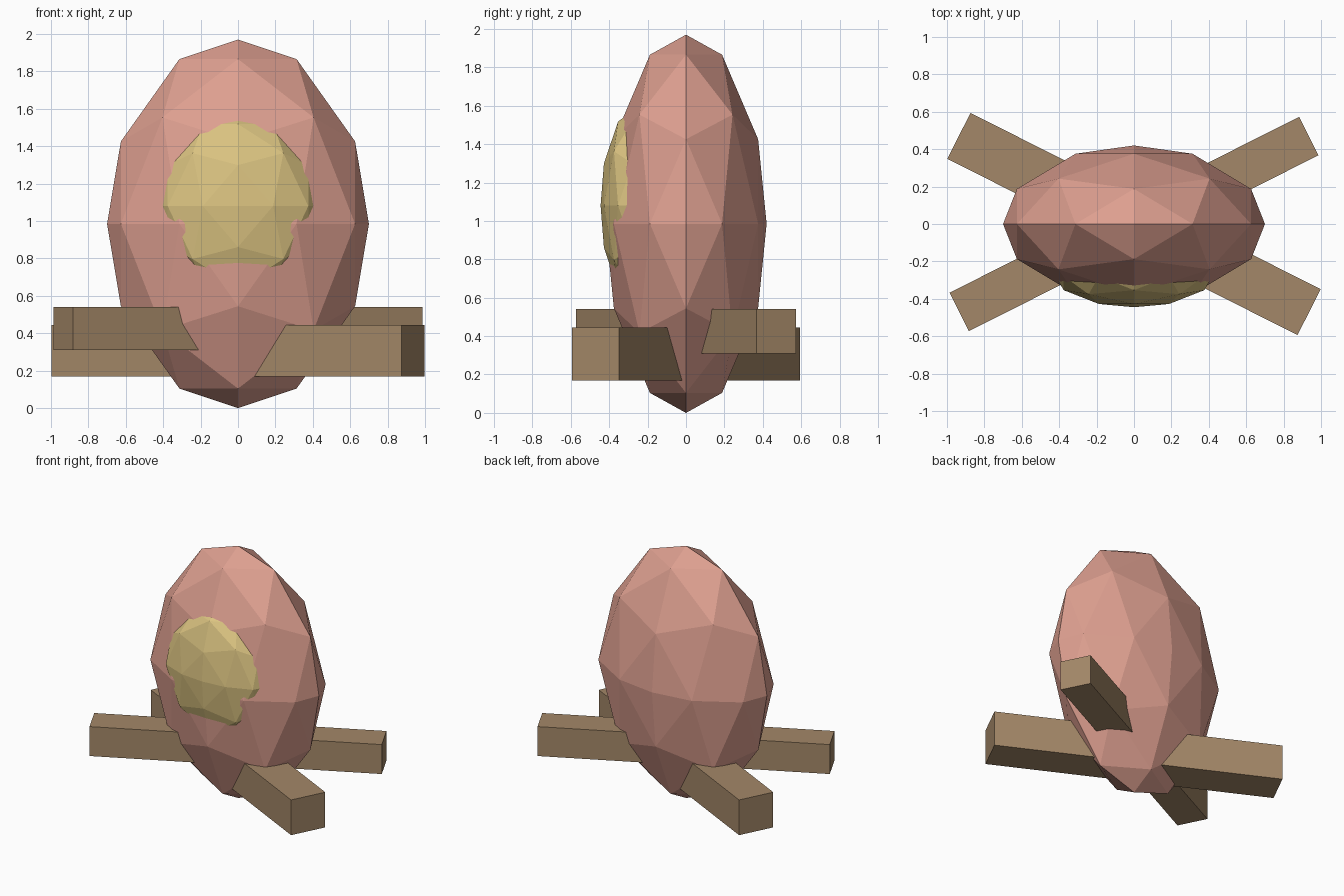
import bpy, bmesh
from math import radians
from mathutils import Vector, Matrix

cube = bpy.data.objects.get("Cube")
if cube:
    bpy.data.objects.remove(cube, do_unlink=True)


def material(name, rgb):
    mat = bpy.data.materials.new(name)
    mat.use_nodes = True
    mat.diffuse_color = (*rgb, 1)
    mat.node_tree.nodes["Principled BSDF"].inputs["Base Color"].default_value = (*rgb, 1)
    return mat


def finish(name, bm, mat):
    bmesh.ops.recalc_face_normals(bm, faces=bm.faces)
    mesh = bpy.data.meshes.new(name)
    bm.to_mesh(mesh)
    bm.free()
    mesh.materials.append(mat)
    obj = bpy.data.objects.new(name, mesh)
    bpy.context.collection.objects.link(obj)
    return obj


def faceted_ellipsoid(name, center, radii, mat, n=3):
    """Octahedron with each edge split in n, pushed out to an ellipsoid."""
    bm = bmesh.new()
    steps = range(-n, n + 1)
    for a in steps:
        for b in steps:
            for c in steps:
                if abs(a) + abs(b) + abs(c) == n:
                    bm.verts.new(Vector((a, b, c)).normalized())
    bmesh.ops.convex_hull(bm, input=bm.verts[:])
    bmesh.ops.scale(bm, vec=radii, verts=bm.verts)
    bmesh.ops.translate(bm, vec=center, verts=bm.verts)
    return finish(name, bm, mat)


def beam(name, length, thickness, z, angle, mat):
    bm = bmesh.new()
    bmesh.ops.create_cube(bm, size=1)
    bmesh.ops.scale(bm, vec=(length, thickness, thickness), verts=bm.verts)
    bmesh.ops.rotate(bm, matrix=Matrix.Rotation(radians(angle), 3, "Z"), verts=bm.verts)
    bmesh.ops.translate(bm, vec=(0, 0, z), verts=bm.verts)
    return finish(name, bm, mat)


pink = material("dusty pink", (0.73, 0.35, 0.28))
yellow = material("pale yellow", (0.71, 0.55, 0.22))
brown = material("wood brown", (0.37, 0.245, 0.138))

# Egg-shaped body and the raised patch on its front
faceted_ellipsoid("body", (0, 0, 0.985), (0.70, 0.42, 0.985), pink)
faceted_ellipsoid("front_patch", (0, -0.28, 1.08), (0.42, 0.165, 0.49), yellow)

# Two crossed beams running through the body
beam("upper_beam", 2.092, 0.23, 0.425, 26.7, brown)
beam("lower_beam", 2.096, 0.275, 0.307, -26.7, brown)
